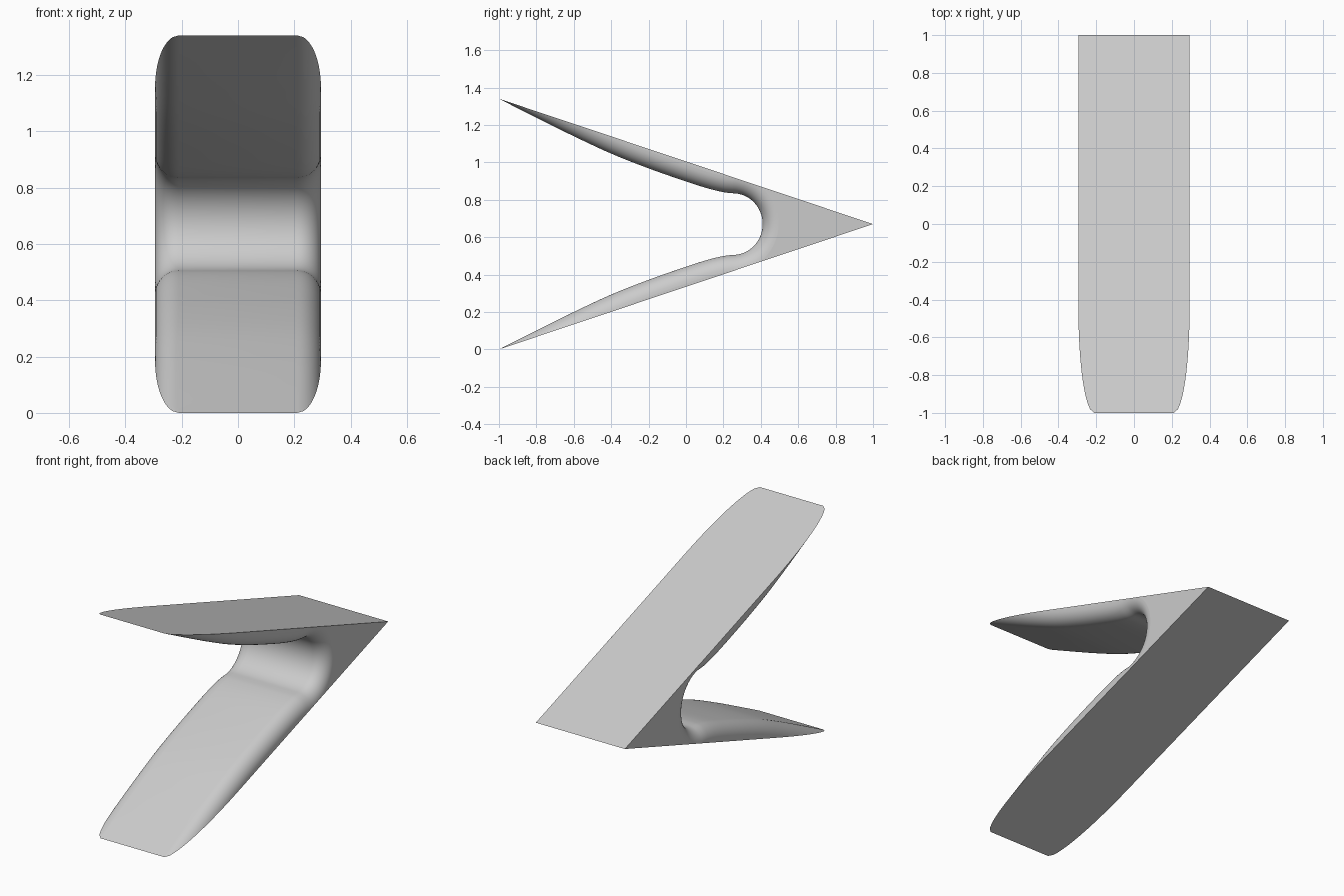
import bpy, bmesh, math
from mathutils import Vector
from mathutils.geometry import interpolate_bezier

cube = bpy.data.objects.get("Cube")
if cube:
    bpy.data.objects.remove(cube)

HALF, MID, R, STEPS = 0.295, 0.67, 0.085, 10   # half width, mid height, edge rounding
APEX = Vector((1, MID))
OUT = Vector((MID, -2)).normalized()           # outward normal of the lower outer face


def smooth_path(pts, n=8):
    """Smooth curve through 2D points."""
    path = []
    last = len(pts) - 1
    for i in range(last):
        a, b = pts[i], pts[i + 1]
        ta = (b - pts[max(i - 1, 0)]) / 6
        tb = (pts[min(i + 2, last)] - a) / 6
        path += interpolate_bezier(a, a + ta, b - tb, b, n)[:-1]
    return [Vector(p[:2]) for p in path]


# Inner profile of the lower arm, then the round notch up to mid height
arm = [(-1, 0), (-0.8, 0.101), (-0.6, 0.2), (-0.4, 0.293), (-0.2, 0.372),
       (0, 0.442), (0.12, 0.48), (0.2, 0.499), (0.25, 0.505)]
lower = smooth_path([Vector(p) for p in arm])
for k in range(17):
    a = math.pi / 2 * k / 16
    lower.append(Vector((0.25 + 0.16 * math.sin(a), MID - 0.165 * math.cos(a))))

# Rounded cross-section at every profile point, stopped at the outer face
sections, depths = [], []
for i, p in enumerate(lower):
    t = lower[min(i + 1, len(lower) - 1)] - lower[max(i - 1, 0)]
    n = Vector((t.y, -t.x)).normalized()
    if i == len(lower) - 1:
        n = Vector((1, 0))
    room = (APEX - p).dot(OUT) / max(n.dot(OUT), 0.001)
    depth = max(0, min(room, R))
    stop = math.acos(1 - depth / R)
    half = []
    for k in range(STEPS + 1):
        a = stop * k / STEPS
        q = p + n * R * (1 - math.cos(a))
        half.append((HALF - R + R * math.sin(a), q.x, q.y))
    sections.append([(-x, y, z) for x, y, z in reversed(half)] + half)
    depths.append(depth)

# Upper arm mirrors the lower one
sections += [[(x, y, 2 * MID - z) for x, y, z in s] for s in reversed(sections[:-1])]
start = next(i for i, d in enumerate(depths) if d >= R) - 1

bm = bmesh.new()
grid = [[bm.verts.new(c) for c in s] for s in sections]
apex_right = bm.verts.new((-HALF, 1, MID))
apex_left = bm.verts.new((HALF, 1, MID))

# Inner surface with rounded edges
for s0, s1 in zip(grid, grid[1:]):
    for k in range(len(s0) - 1):
        bm.faces.new((s0[k], s0[k + 1], s1[k + 1], s1[k])).smooth = True

# Flat sides and the two flat outer faces
right = [s[0] for s in grid]
left = [s[-1] for s in grid]
end = len(grid) - start
bm.faces.new(right[start:end] + [apex_right])
bm.faces.new(left[start:end] + [apex_left])
for r, l in ((right[:start + 1], left[:start + 1]),
             (right[end - 1:][::-1], left[end - 1:][::-1])):
    bm.faces.new(r + [apex_right, apex_left] + l[::-1])

bmesh.ops.remove_doubles(bm, verts=bm.verts, dist=0.00005)
bmesh.ops.recalc_face_normals(bm, faces=bm.faces)

mesh = bpy.data.meshes.new("folded_wedge")
bm.to_mesh(mesh)
bm.free()
wedge = bpy.data.objects.new("folded_wedge", mesh)
bpy.context.collection.objects.link(wedge)

# Plain grey material
grey = bpy.data.materials.new("light_grey")
grey.use_nodes = True
colour = (0.6, 0.6, 0.6, 1)
grey.diffuse_color = colour
grey.node_tree.nodes["Principled BSDF"].inputs["Base Color"].default_value = colour
mesh.materials.append(grey)
